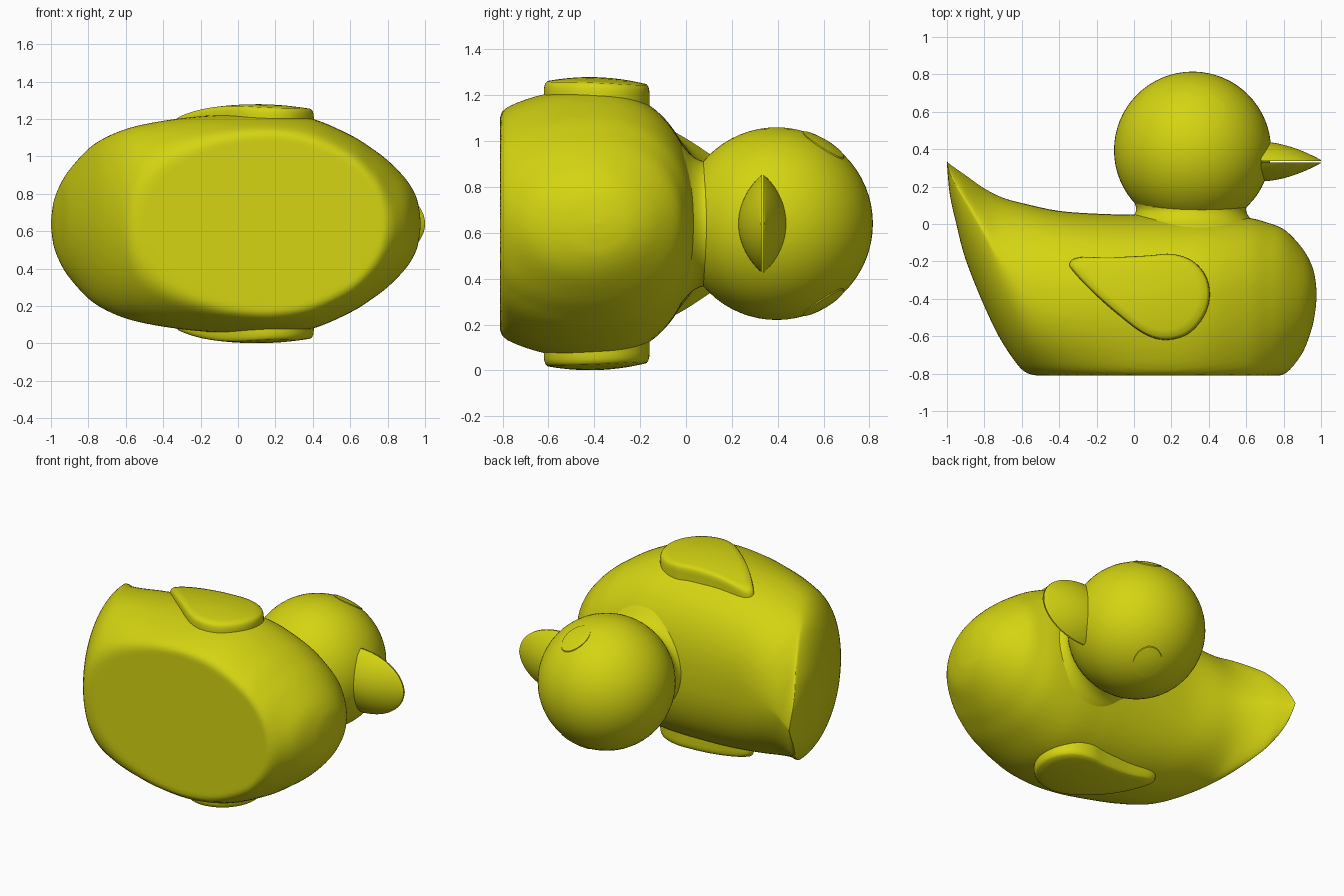
import bpy, bmesh, math
from mathutils import Vector

if "Cube" in bpy.data.objects:
    bpy.data.objects.remove(bpy.data.objects["Cube"])

MID = 0.64                      # height of the symmetry plane
BASE = -0.81                    # flat underside of the duck (lies along y)
HEAD = Vector((0.313, 0.395, MID))
HEAD_R = 0.42

yellow = bpy.data.materials.new("duck yellow")
yellow.diffuse_color = (0.66, 0.66, 0.006, 1)
yellow.use_nodes = True
yellow.node_tree.nodes["Principled BSDF"].inputs["Base Color"].default_value = yellow.diffuse_color


def loft(name, rings, angle=40):
    """Skin closed rings of equal length and cap both ends."""
    bm = bmesh.new()
    vs = [[bm.verts.new(p) for p in r] for r in rings]
    n = len(rings[0])
    for a, b in zip(vs, vs[1:]):
        for i in range(n):
            j = (i + 1) % n
            bm.faces.new((a[i], a[j], b[j], b[i]))
    bm.faces.new(vs[0])
    bm.faces.new(vs[-1])
    bmesh.ops.remove_doubles(bm, verts=bm.verts, dist=1e-5)
    bmesh.ops.recalc_face_normals(bm, faces=bm.faces)
    mesh = bpy.data.meshes.new(name)
    bm.to_mesh(mesh)
    bm.free()
    mesh.materials.append(yellow)
    ob = bpy.data.objects.new(name, mesh)
    bpy.context.collection.objects.link(ob)
    bpy.ops.object.select_all(action='DESELECT')
    ob.select_set(True)
    bpy.context.view_layer.objects.active = ob
    bpy.ops.object.shade_smooth_by_angle(angle=math.radians(angle))
    return ob


def spline(rows, steps, closed=False):
    """Catmull-Rom interpolation through rows of numbers."""
    n, out = len(rows), []
    for i in range(n if closed else n - 1):
        idx = [(i + k) % n if closed else min(max(i + k, 0), n - 1) for k in (-1, 0, 1, 2)]
        for s in range(steps):
            t = s / steps
            out.append([0.5 * (2 * b + (c - a) * t + (2 * a - 5 * b + 4 * c - d) * t * t
                               + (3 * b - a - 3 * c + d) * t ** 3)
                        for a, b, c, d in zip(*(rows[k] for k in idx))])
    if not closed:
        out.append(list(rows[-1]))
    return out


def soft_floor(y, k=0.05):
    """Flatten the underside with a small rounded rim."""
    h = max(k - abs(y - BASE), 0) / k
    return max(y, BASE) + h * h * k / 4


def spow(v, e):
    return math.copysign(abs(v) ** e, v)


# Body: station x, back, belly, height of widest point, half width, back roundness
stations = [
    (-1.0, .335, .32, .33, .015, 1.3),
    (-.985, .32, .16, .27, .12, 1.3),
    (-.95, .295, 0, .20, .21, 1.3),
    (-.9, .26, -.19, .12, .29, 1.35),
    (-.8, .19, -.44, -.06, .40, 1.5),
    (-.7, .14, -.64, -.24, .465, 1.8),
    (-.57, .105, -.81, -.38, .515, 2.1),
    (-.4, .07, -.92, -.42, .55, 2.3),
    (-.2, .055, -1.02, -.42, .575, 2.3),
    (0, .05, -1.11, -.42, .585, 2.3),
    (.2, .05, -1.14, -.42, .585, 2.3),
    (.4, .05, -1.09, -.42, .56, 2.3),
    (.6, .035, -1.02, -.41, .475, 2.3),
    (.72, .005, -.92, -.40, .40, 2.2),
    (.81, -.035, -.81, -.40, .33, 2.1),
    (.9, -.13, -.69, -.40, .235, 2),
    (.95, -.22, -.56, -.39, .15, 2),
    (.97, -.3, -.46, -.38, .07, 2),
    (.977, -.38, -.38, -.38, 0, 2)]
rings = []
for x, top, low, mid, w, n in spline(stations, 8):
    ring = []
    for i in range(96):
        a = math.tau * i / 96
        c, s = math.cos(a), math.sin(a)
        e = 2 / n if s > 0 else 1
        y = mid + (top - mid if s > 0 else mid - low) * spow(s, e)
        ring.append((x, soft_floor(y), MID + max(w, 0) * spow(c, e)))
    rings.append(ring)
loft("body", rings, 50)

# Head
bpy.ops.mesh.primitive_uv_sphere_add(segments=64, ring_count=32, radius=HEAD_R, location=HEAD)
head = bpy.context.object
head.name = "head"
head.data.materials.append(yellow)
bpy.ops.object.shade_smooth()

# Neck: flared collar blending head and body
collar = [(-.06, .42), (-.01, .36), (.025, .32), (.06, .298), (.09, .295), (.13, .31), (.17, .33)]
loft("neck", [[(0.305 + r * math.cos(a), y, MID + 0.93 * r * math.sin(a))
               for a in (math.tau * i / 64 for i in range(64))]
              for y, r in spline(collar, 4)], 60)

# Beak: two lens-shaped halves with a fine gap between them
for name, d in (("upper_beak", 1), ("lower_beak", -1)):
    rings = []
    for k in range(25):
        t = math.sin(k / 24 * math.pi / 2) * 0.9995
        w = 0.213 * math.sqrt(1 - t * t)
        h = 0.098 * (1 - t ** 1.8) + 0.004
        us = [-1 + i / 12 for i in range(25)]
        arc = [(0.68 + 0.32 * t, 0.334 + d * (0.004 + h * (1 - u * u) ** 0.9), MID + w * u) for u in us]
        flat = [(0.68 + 0.32 * t, 0.334 + d * 0.004, MID + w * u) for u in us[-2:0:-1]]
        rings.append(arc + flat)
    loft(name, rings)

# Wing outline
outline = [(-.345, -.21), (-.29, -.178), (-.1, -.177), (.08, -.168), (.2, -.16), (.31, -.195),
           (.385, -.28), (.405, -.39), (.37, -.5), (.285, -.59), (.165, -.62), (.05, -.585),
           (-.09, -.48), (-.22, -.365), (-.325, -.255)]
outline = spline(outline, 5, closed=True)
CX, CY = 0.12, -0.36
levels = [(1, -.2), (1, -.04), (.993, -.022), (.975, -.008), (.94, 0),
          (.8, 0), (.6, 0), (.4, 0), (.2, 0), (.03, 0)]

for side, tag in ((1, "left"), (-1, "right")):
    # Wing: raised, gently domed pad
    rings = []
    for s, dz in levels:
        ring = []
        for px, py in outline:
            x, y = CX + s * (px - CX), CY + s * (py - CY)
            z = 0.639 - 0.3 * (x - 0.1) ** 2 - 0.5 * (y + 0.42) ** 2 + dz
            ring.append((x, y, MID + side * z))
        rings.append(ring)
    loft(tag + "_wing", rings, 60)

    # Eye: thin disc following the head surface
    rings = []
    for r, lift in ((.088, -.02), (.088, .004), (.06, .004), (.03, .004), (.004, .004)):
        ring = []
        for i in range(40):
            a = math.tau * i / 40
            dx, dy = 0.085 + r * math.cos(a), 0.205 + r * math.sin(a)
            z = math.sqrt((HEAD_R + lift) ** 2 - dx * dx - dy * dy)
            ring.append((HEAD.x + dx, HEAD.y + dy, MID + side * z))
        rings.append(ring)
    loft(tag + "_eye", rings)
